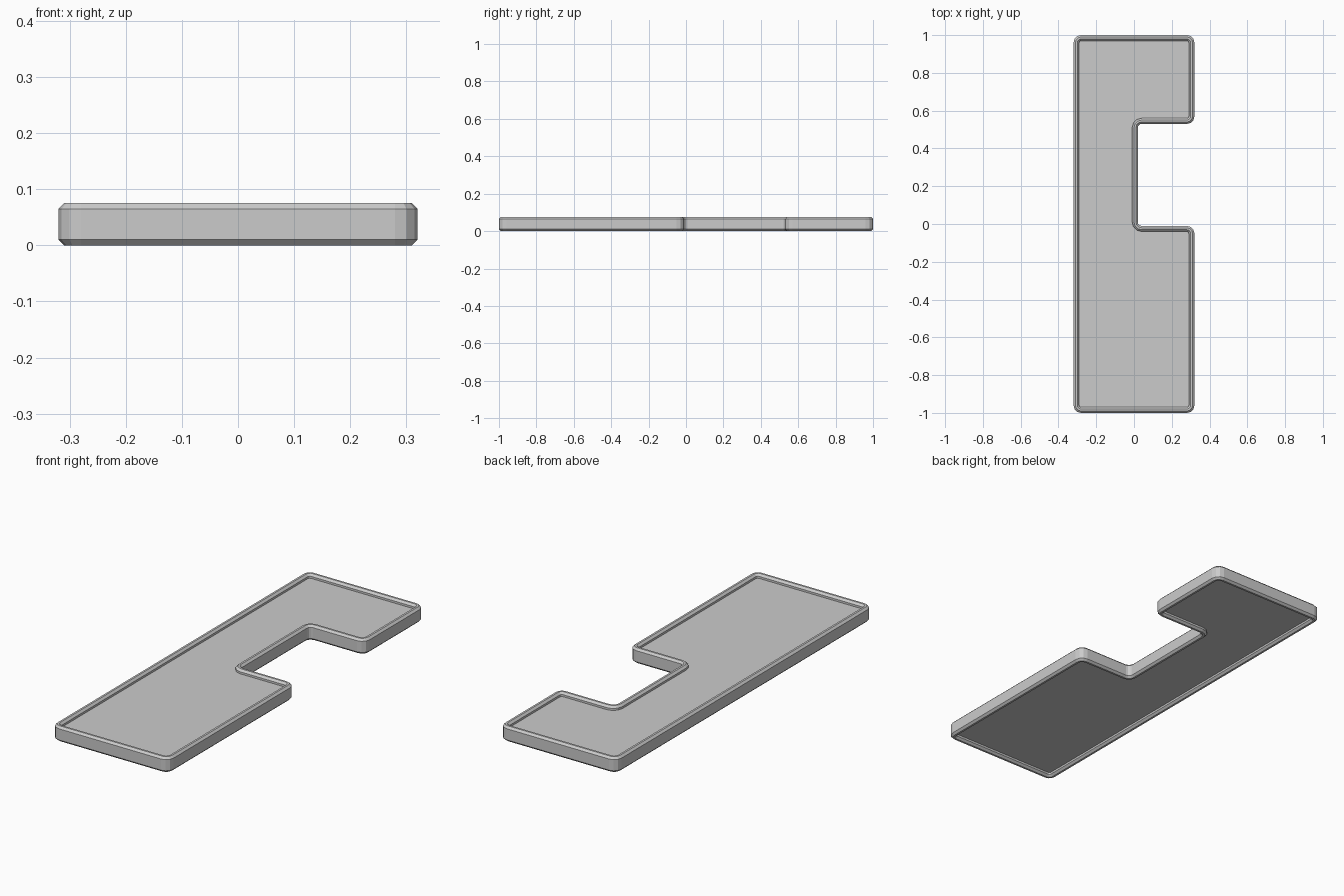
import bpy, bmesh
from math import cos, sin, pi, atan2
from mathutils import Vector

if "Cube" in bpy.data.objects:
    bpy.data.objects.remove(bpy.data.objects["Cube"])

# C-shaped outline, counter-clockwise
OUTLINE = [(-.32, -1), (.32, -1), (.32, -.01), (.02, -.01),
           (.02, .53), (.32, .53), (.32, 1), (-.32, 1)]
HEIGHT, WIDTH, CHAMFER, RECESS = .075, .03, .01, .02
STEPS = 3


def ring(inset):
    """Rounded outline moved inwards by the given distance."""
    pts = []
    n = len(OUTLINE)
    for i in range(n):
        p = Vector(OUTLINE[i])
        a = (p - Vector(OUTLINE[i - 1])).normalized()
        b = (Vector(OUTLINE[(i + 1) % n]) - p).normalized()
        turn = 1 if a.x * b.y - a.y * b.x > 0 else -1
        r = .04 if turn > 0 else .02
        centre = p + (b - a) * r
        radius = r - turn * inset
        start = atan2(-b.y, -b.x) if turn > 0 else atan2(b.y * -1, b.x * -1)
        # first arc point lies on the incoming side
        start = atan2(-b.y, -b.x) + 0
        for k in range(STEPS + 1):
            ang = start + turn * (pi / 2) * k / STEPS
            pts.append(centre + radius * Vector((cos(ang), sin(ang))))
    return pts


def make_object(name, bm):
    bmesh.ops.recalc_face_normals(bm, faces=bm.faces)
    mesh = bpy.data.meshes.new(name)
    bm.to_mesh(mesh)
    bm.free()
    ob = bpy.data.objects.new(name, mesh)
    bpy.context.collection.objects.link(ob)


def loft(name, section, closed):
    bm = bmesh.new()
    rings = [[bm.verts.new((p.x, p.y, z)) for p in ring(d)] for d, z in section]
    pairs = list(zip(rings, rings[1:]))
    if closed:
        pairs.append((rings[-1], rings[0]))
    else:
        bm.faces.new(rings[0])
        bm.faces.new(rings[-1])
    for lo, hi in pairs:
        for i in range(len(lo)):
            j = (i + 1) % len(lo)
            bm.faces.new((lo[i], lo[j], hi[j], hi[i]))
    make_object(name, bm)


# Raised border with chamfered edges, top and bottom
c, w, h = CHAMFER, WIDTH, HEIGHT
loft("rim", [(0, c), (0, h - c), (c, h), (w - c, h),
             (w, h - c), (w, c), (w - c, 0), (c, 0)], True)

# Recessed floor panel
loft("floor_panel", [(w - .005, RECESS), (w - .005, h - RECESS)], False)
